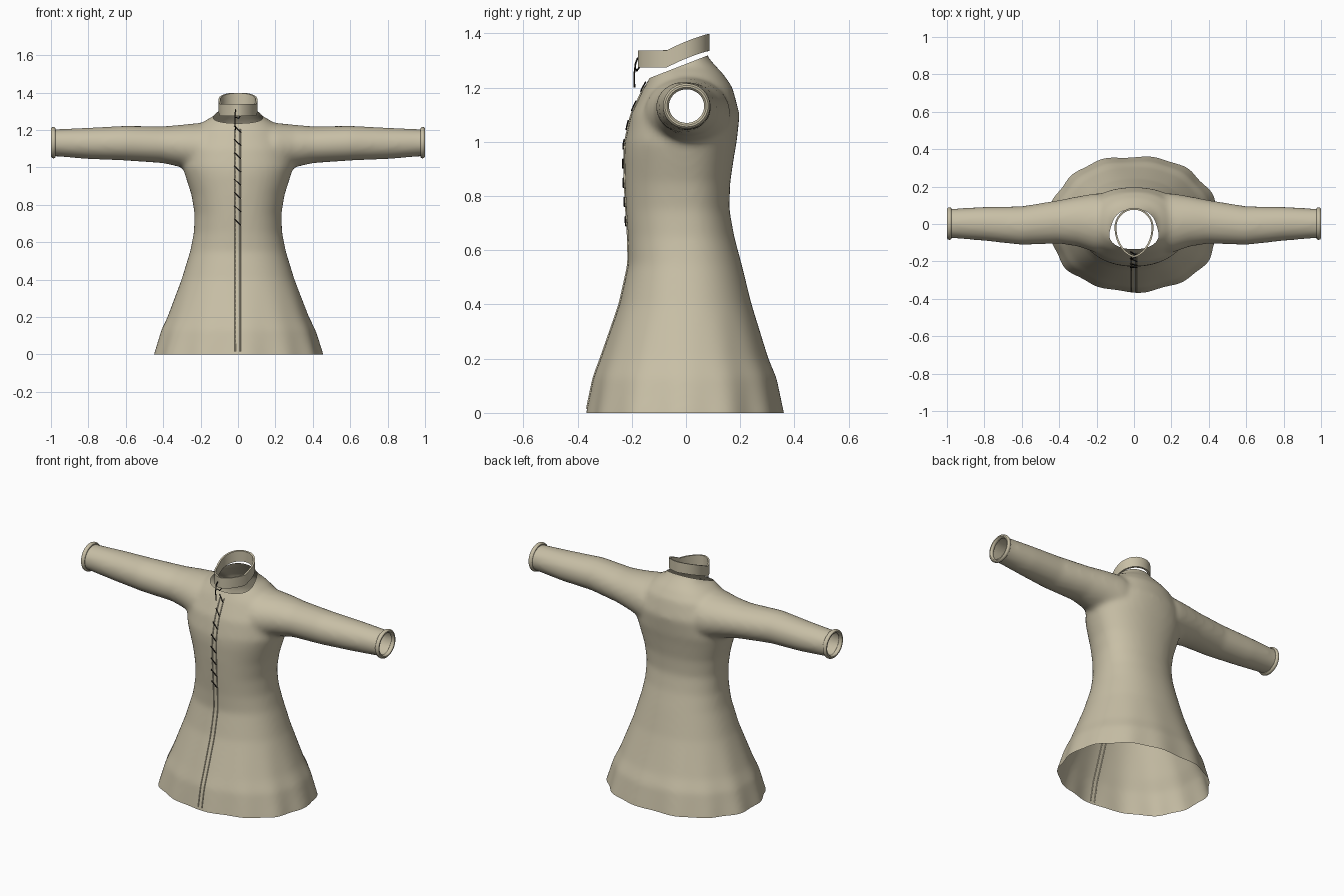
import bpy, bmesh, math
from mathutils import Vector
from mathutils.bvhtree import BVHTree

if "Cube" in bpy.data.objects:
    bpy.data.objects.remove(bpy.data.objects["Cube"])


def material(name, color):
    m = bpy.data.materials.new(name)
    m.diffuse_color = (*color, 1)
    m.use_nodes = True
    m.node_tree.nodes["Principled BSDF"].inputs["Base Color"].default_value = m.diffuse_color
    return m


cloth = material("beige cloth", (0.577, 0.522, 0.381))
cord = material("dark cord", (0.012, 0.010, 0.008))


def finish(name, bm, mat):
    me = bpy.data.meshes.new(name)
    bm.to_mesh(me)
    bm.free()
    ob = bpy.data.objects.new(name, me)
    bpy.context.collection.objects.link(ob)
    me.materials.append(mat)
    bpy.ops.object.select_all(action='DESELECT')
    ob.select_set(True)
    bpy.context.view_layer.objects.active = ob
    bpy.ops.object.shade_smooth_by_angle(angle=math.radians(40))
    return ob


def loft(bm, rings, closed=False):
    rows = [[bm.verts.new(p) for p in r] for r in rings]
    n = len(rows[0])
    pairs = list(zip(rows, rows[1:]))
    if closed:
        pairs.append((rows[-1], rows[0]))
    for a, b in pairs:
        for i in range(n):
            j = (i + 1) % n
            bm.faces.new((a[i], a[j], b[j], b[i]))
    if not closed:
        bm.faces.new(rows[0][::-1])
        bm.faces.new(rows[-1])


def spow(v, e):
    return math.copysign(abs(v) ** e, v)


def tube(name, paths, radius, mat):
    cu = bpy.data.curves.new(name, 'CURVE')
    cu.dimensions = '3D'
    cu.bevel_depth = radius
    cu.bevel_resolution = 1
    cu.use_fill_caps = True
    for pts in paths:
        s = cu.splines.new('POLY')
        s.points.add(len(pts) - 1)
        for p, co in zip(s.points, pts):
            p.co = (*co, 1)
    cu.materials.append(mat)
    ob = bpy.data.objects.new(name, cu)
    bpy.context.collection.objects.link(ob)


# Torso and skirt sections: z, half width, front y, back y
body = [(-.08, .47, -.375, .375), (0, .452, -.362, .362), (.13, .412, -.338, .335),
        (.2, .378, -.313, .305), (.4, .302, -.245, .242), (.55, .256, -.212, .205),
        (.65, .236, -.214, .178), (.75, .232, -.221, .160), (.85, .248, -.226, .163),
        (.95, .280, -.228, .178), (1.0, .295, -.225, .187), (1.1, .285, -.203, .198),
        (1.2, .235, -.155, .172), (1.25, .175, -.127, .138), (1.28, .122, -.112, .11),
        (1.32, .098, -.105, .075), (1.42, .092, -.105, .075)]
bm = bmesh.new()
rings = []
N = 96
for z, w, f, b in body:
    ring = []
    fold = max(0, 1 - max(z, 0) / .3)
    for i in range(N):
        a = 2 * math.pi * i / N
        k = 1 + fold * (.014 * math.cos(13 * a + .6) + .008 * math.sin(7 * a))
        sx, sy = spow(math.cos(a), .92), spow(math.sin(a), .92)
        ring.append((w * k * sx, (b if sy > 0 else -f) * k * sy, z))
    rings.append(ring)
loft(bm, rings)

# Sleeve sections: x, front y, back y, bottom z, top z
sleeve = [(.08, -.14, .15, .98, 1.24), (.2, -.155, .165, .965, 1.238), (.3, -.12, .148, 1.0, 1.228),
          (.4, -.105, .128, 1.022, 1.219), (.6, -.112, .095, 1.036, 1.222),
          (.8, -.09, .092, 1.044, 1.212), (.97, -.076, .082, 1.058, 1.204),
          (1.06, -.076, .082, 1.06, 1.203)]
for side in (1, -1):
    rings = []
    for x, f, b, lo, hi in sleeve:
        rings.append([(side * x, (f + b) / 2 + (b - f) / 2 * math.cos(t),
                       (lo + hi) / 2 + (hi - lo) / 2 * math.sin(t))
                      for t in (2 * math.pi * i / 40 for i in range(40))])
    loft(bm, rings)
bmesh.ops.recalc_face_normals(bm, faces=bm.faces)

# Blend torso and sleeves into one skin
blank = finish("garment_blank", bm, cloth)
blank.hide_render = True
rm = blank.modifiers.new("blend", 'REMESH')
rm.mode = 'VOXEL'
rm.voxel_size = .014
sm = blank.modifiers.new("soften", 'SMOOTH')
sm.factor = .5
sm.iterations = 9
dg = bpy.context.evaluated_depsgraph_get()
bm = bmesh.new()
bm.from_object(blank, dg)
bpy.data.objects.remove(blank)

# Cut open hem, cuffs and sloping neckline
for co, no in (((0, 0, 0), (0, 0, -1)), ((.988, 0, 0), (1, 0, 0)), ((-.988, 0, 0), (-1, 0, 0)),
               ((0, -.11, 1.245), (0, -.07, .18))):
    bmesh.ops.bisect_plane(bm, geom=bm.verts[:] + bm.edges[:] + bm.faces[:],
                           plane_co=co, plane_no=no, clear_outer=True)
tree = BVHTree.FromBMesh(bm)
finish("robe_body", bm, cloth)


def front(x, z, lift=.003):
    hit = tree.ray_cast(Vector((x, -1, z)), Vector((0, 1, 0)))[0]
    return (x, (hit.y if hit else -.12) - lift, z)


# Rolled cuff edges
for side, name in ((1, "right_cuff"), (-1, "left_cuff")):
    bm = bmesh.new()
    rings = []
    for i in range(40):
        t = 2 * math.pi * i / 40
        ring = []
        for j in range(10):
            u = 2 * math.pi * j / 10
            r = .073 + .011 * math.cos(u)
            ring.append((side * (.987 + .013 * math.sin(u)),
                         .002 + (r + .003) * math.cos(t), 1.132 + r * math.sin(t)))
        rings.append(ring)
    loft(bm, rings, closed=True)
    bmesh.ops.recalc_face_normals(bm, faces=bm.faces)
    finish(name, bm, cloth)

# Standing collar: teardrop band, low at the front and raised at the back
bm = bmesh.new()
rings = []
for i in range(56):
    t = 2 * math.pi * i / 56
    c, s = math.cos(t), math.sin(t)
    ring = []
    for inset, top in ((0, 0), (0, 1), (.01, 1), (.01, 0)):
        r = .104 - inset
        y = -.018 + r * s
        x = r * c
        if s < 0:
            y = -.018 + (.160 - inset) * s
            x = r * spow(c, 1.25)
        ramp = min(1, max(0, (y + .07) / .15))
        z = 1.275 + .06 * ramp * (1.3 - .3 * ramp) + .063 * top
        ring.append((x, y, z))
    rings.append(ring)
loft(bm, rings, closed=True)
bmesh.ops.recalc_face_normals(bm, faces=bm.faces)
finish("collar", bm, cloth)

# Placket piping down the front opening
heights = [.015 + 1.19 * i / 50 for i in range(51)]
tube("placket_piping", [[front(x, z, .001) for z in heights] for x in (-.014, .012)], .004, cloth)

# Diagonal lacing and the loose cord at the collar
laces = []
for i in range(8):
    z = .69 + .071 * i
    laces.append([front(-.02 + .036 * t, z + .034 * (1 - t), .006) for t in (0, .33, .67, 1)])
tube("lacing", laces, .003, cord)
tube("collar_cord", [[(-.012, -.178, 1.31), (-.016, -.186, 1.29), (-.017, -.191, 1.25),
                      (-.013, -.190, 1.20)],
                     [(.012, -.172, 1.275), (.004, -.182, 1.262), (-.012, -.184, 1.268)]],
     .003, cord)
